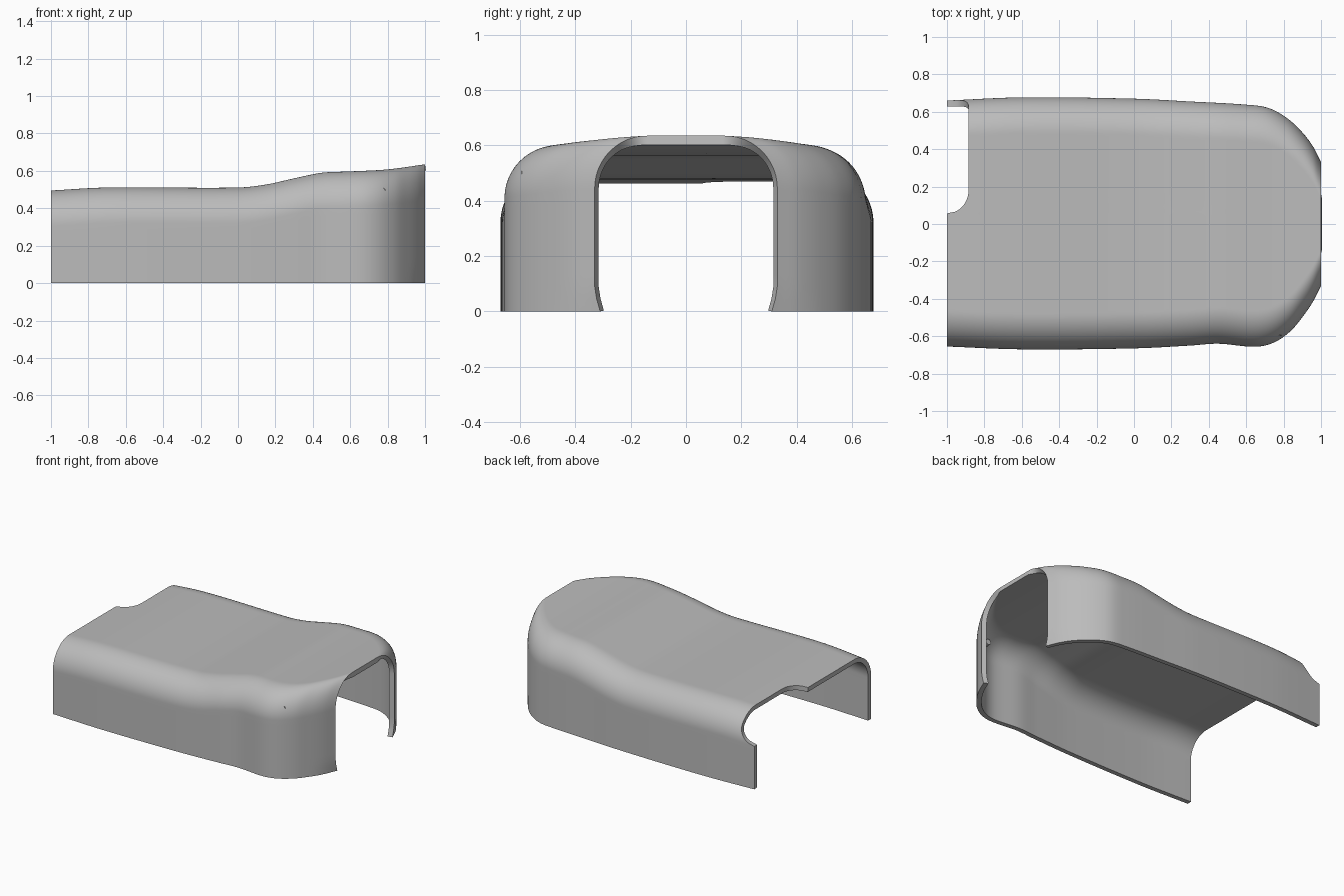
import bpy, math
from mathutils import Vector

cube = bpy.data.objects.get("Cube")
if cube:
    bpy.data.objects.remove(cube)

grey = bpy.data.materials.new("plain grey")
grey.use_nodes = True
COLOUR = (0.5, 0.5, 0.5, 1)
grey.diffuse_color = COLOUR
grey.node_tree.nodes["Principled BSDF"].inputs["Base Color"].default_value = COLOUR

# Guide profiles along the length: roof height and the two side outlines
ROOF = [(-1, .495), (-.7, .511), (0, .511), (.15, .527), (.3, .56),
        (.45, .59), (.6, .597), (.8, .608), (1, .635)]
LEFT = [(-1, .66), (-.6, .677), (0, .67), (.3, .655), (.6, .638), (.72, .62),
        (.82, .565), (.9, .49), (.96, .41), (1, .33)]
RIGHT = [(-1, .655), (-.6, .67), (0, .665), (.3, .65), (.45, .64), (.65, .656),
         (.75, .633), (.84, .57), (.91, .485), (.96, .41), (1, .33)]
RADIUS, WALL = .19, .033
ROWS, SIDE, ARC, FLAT = 90, 10, 24, 50


def smooth_value(pts, x):
    """Smooth curve through the points of a guide profile."""
    i = max(k for k in range(len(pts) - 1) if k == 0 or pts[k][0] <= x)

    def slope(k):
        a, b = pts[max(k - 1, 0)], pts[min(k + 1, len(pts) - 1)]
        return (b[1] - a[1]) / (b[0] - a[0])
    (xa, ya), (xb, yb) = pts[i], pts[i + 1]
    w = xb - xa
    t = (x - xa) / w
    return ((2*t**3 - 3*t*t + 1) * ya + (t**3 - 2*t*t + t) * w * slope(i)
            + (3*t*t - 2*t**3) * yb + (t**3 - t*t) * w * slope(i + 1))


def half_section(width, height):
    """Wall, rounded shoulder and roof, from the floor up to the middle."""
    top = height - RADIUS
    pts = [(width, top * k / SIDE) for k in range(SIDE)]
    for k in range(ARC):
        a = math.pi / 2 * k / ARC
        pts.append((width - RADIUS + RADIUS * math.cos(a), top + RADIUS * math.sin(a)))
    return pts + [((width - RADIUS) * (1 - k / FLAT), height) for k in range(FLAT + 1)]


def section(x):
    h = smooth_value(ROOF, x)
    left = half_section(smooth_value(LEFT, x), h)
    right = half_section(smooth_value(RIGHT, x), h)
    ring = left + [(-y, z) for y, z in reversed(right[:-1])]
    # Small inward lip at the foot of the arched opening
    fade = max(0, (x - .9) / .1) ** 2
    return [(y - math.copysign(.02 * fade * max(0, 1 - z / .07), y), z) for y, z in ring]


# Rounded notch in the open end, wrapping from the roof down the left wall
base = [Vector(p) for p in section(-1)]
run = [0]
for a, b in zip(base, base[1:]):
    run.append(run[-1] + (b - a).length)
start = next(s for s, p in zip(run, base) if p.y >= .3)
end = next(s for s, p in zip(run, base) if p.x <= .065)


def notch(s):
    d = min(s - start, end - s)
    if d <= 0:
        return 0
    return .115 * math.sqrt(1 - max(0, 1 - d / .12) ** 2)


# Shell lofted between the notched end and the arched end
cols = len(base)
verts = []
offsets = [notch(s) for s in run]
for i in range(ROWS + 1):
    t = math.sin(math.pi / 2 * i / ROWS) * .7 + .3 * i / ROWS
    for j in range(cols):
        x0 = -1 + offsets[j]
        x = min(1, x0 + (1 - x0) * t)
        if j == 0 or offsets[j] or offsets[j - 1]:
            ring = section(x)
        verts.append((x, *ring[j]))
faces = [(i * cols + j, i * cols + j + 1, (i + 1) * cols + j + 1, (i + 1) * cols + j)
         for i in range(ROWS) for j in range(cols - 1)]
mesh = bpy.data.meshes.new("shell_cover")
mesh.from_pydata(verts, [], faces)
mesh.materials.append(grey)
mesh.update()
if mesh.polygons[len(faces) // 2].normal.z < 0:
    mesh.flip_normals()
shell = bpy.data.objects.new("shell_cover", mesh)
bpy.context.collection.objects.link(shell)
solid = shell.modifiers.new("wall thickness", "SOLIDIFY")
solid.thickness = WALL
solid.offset = -1
bpy.context.view_layer.objects.active = shell
shell.select_set(True)
bpy.ops.object.modifier_apply(modifier=solid.name)
bpy.ops.object.shade_smooth_by_angle(angle=math.radians(35))

# Small peg inside the right shoulder
bpy.ops.mesh.primitive_cylinder_add(vertices=16, radius=.02, depth=.06,
                                    location=(.77, -.565, .49),
                                    rotation=(math.pi / 2, 0, 0))
peg = bpy.context.object
peg.name = "inner_peg"
peg.data.materials.append(grey)
bpy.ops.object.shade_smooth_by_angle(angle=math.radians(35))
